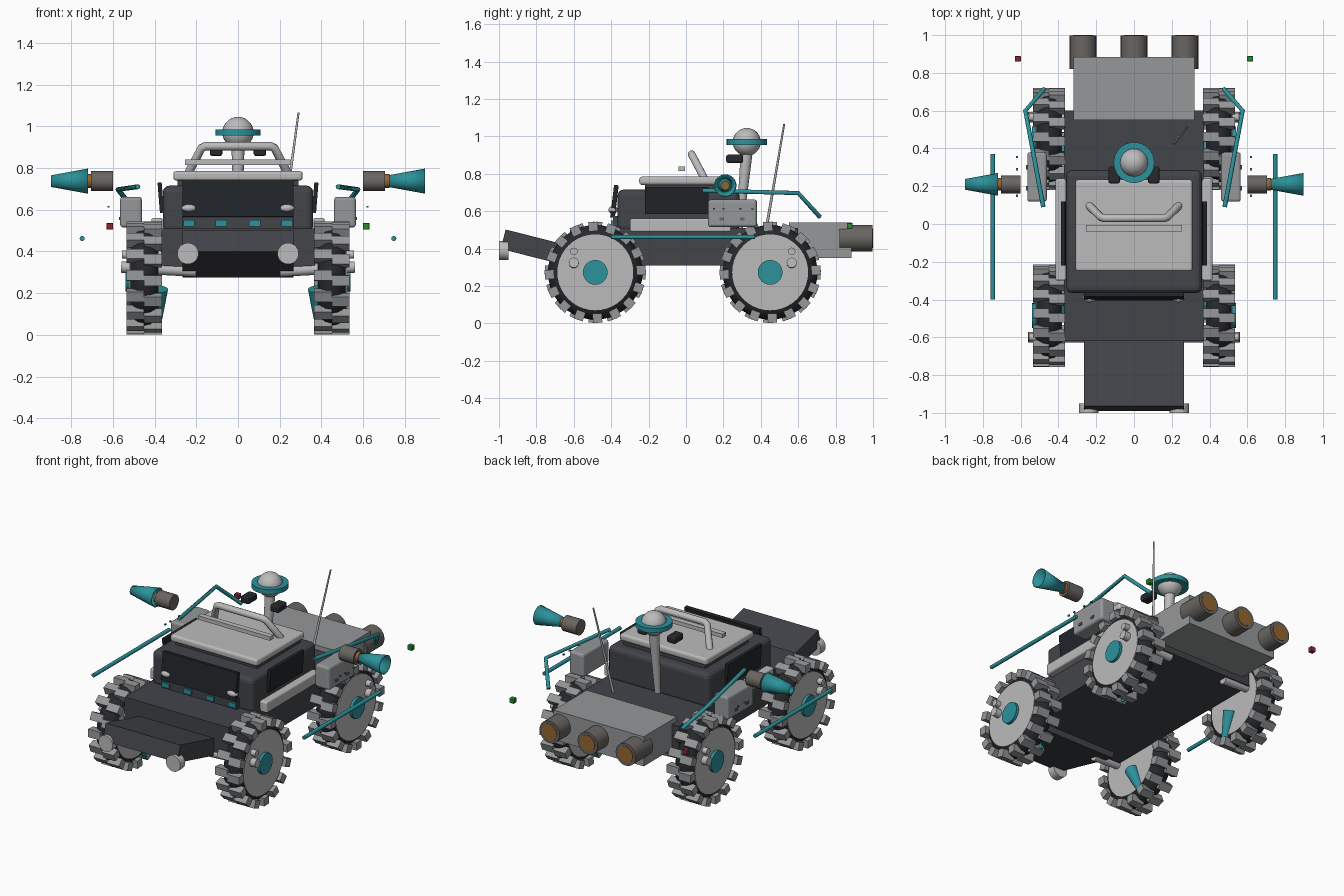
import bpy, math
from mathutils import Vector, Matrix

if "Cube" in bpy.data.objects:
    bpy.data.objects.remove(bpy.data.objects["Cube"])

def material(name, r, g, b):
    m = bpy.data.materials.new(name)
    m.diffuse_color = (r, g, b, 1)
    m.use_nodes = True
    m.node_tree.nodes["Principled BSDF"].inputs["Base Color"].default_value = m.diffuse_color
    return m

DARK = material("dark_paint", .055, .058, .068)
BLACK = material("rubber", .02, .021, .024)
GLASS = material("dark_glass", .015, .018, .022)
TEAL = material("teal", .025, .29, .33)
LIGHT = material("light_grey", .5, .5, .5)
GREY = material("mid_grey", .3, .31, .32)
METAL = material("gun_metal", .14, .13, .12)
ORANGE = material("copper", .3, .13, .03)
RED = material("red", .25, .02, .03)
GREEN = material("green", .02, .25, .03)

def finish(name, mat, bevel=0, smooth=False):
    o = bpy.context.object
    o.name = name
    o.data.materials.append(mat)
    if smooth:
        bpy.ops.object.shade_smooth_by_angle(angle=math.radians(40))
    if bevel:
        b = o.modifiers.new("bevel", 'BEVEL')
        b.width, b.segments = bevel, 3
    return o

def box(name, lo, hi, mat, bevel=0, rot=(0, 0, 0)):
    """Box between two corners, optionally turned about its centre."""
    lo, hi = Vector(lo), Vector(hi)
    bpy.ops.mesh.primitive_cube_add(size=1, location=(lo + hi) / 2, rotation=rot)
    bpy.context.object.scale = hi - lo
    bpy.ops.object.transform_apply(location=False, rotation=False, scale=True)
    return finish(name, mat, bevel)

def rod(name, a, b, r1, mat, r2=None, n=24, fill='NGON'):
    """Cylinder or cone from point a to point b."""
    a, b = Vector(a), Vector(b)
    bpy.ops.mesh.primitive_cone_add(vertices=n, radius1=r1, radius2=r1 if r2 is None else r2,
                                    depth=(b - a).length, location=(a + b) / 2, end_fill_type=fill,
                                    rotation=(b - a).to_track_quat('Z', 'Y').to_euler())
    return finish(name, mat, 0, True)

def ball(name, c, scale, mat):
    bpy.ops.mesh.primitive_uv_sphere_add(segments=24, ring_count=14, radius=1, location=c)
    bpy.context.object.scale = scale
    return finish(name, mat, 0, True)

def tube(name, pts, r, mat):
    """Round pipe along a polyline."""
    c = bpy.data.curves.new(name, 'CURVE')
    c.dimensions, c.bevel_depth, c.bevel_resolution, c.use_fill_caps = '3D', r, 3, True
    s = c.splines.new('POLY')
    s.points.add(len(pts) - 1)
    for p, q in zip(s.points, pts):
        p.co = (*q, 1)
    o = bpy.data.objects.new(name, c)
    c.materials.append(mat)
    bpy.context.collection.objects.link(o)

# Chassis, sloping nose and rear engine box
box("chassis", (-.37, -.62, .31), (.37, .6, .51), DARK)
box("nose", (-.265, -.985, .335), (.265, -.485, .442), DARK, 0, (-.25, 0, 0))
box("engine_box", (-.32, .55, .35), (.32, .885, .54), GREY)
for x in (-.27, 0, .27):
    rod("exhaust", (x, .82, .455), (x, .997, .455), .071, METAL)
    rod("exhaust_core", (x, .9, .455), (x, 1, .455), .052, ORANGE)

# Cabin with front grille, windows and roof
box("cabin", (-.36, -.365, .49), (.36, .285, .715), DARK, .03)
box("grille", (-.265, -.39, .5), (.265, -.33, .575), DARK)
box("windshield", (-.265, -.395, .565), (.265, -.37, .74), GLASS, 0, (-.12, 0, 0))
for x in (-.235, -.08, .08, .235):
    box("grille_light", (x - .027, -.4, .52), (x + .027, -.385, .55), TEAL)
box("roof_plate", (-.31, -.25, .74), (.31, .235, .785), LIGHT, .015)
box("roof_base", (-.29, -.22, .7), (.29, .22, .75), DARK)
tube("roof_handle", [(-.24, .1, .77), (-.225, .085, .8), (-.175, .035, .895), (-.155, .03, .905),
                     (.155, .03, .905), (.175, .035, .895), (.225, .085, .8), (.24, .1, .77)], .021, LIGHT)
box("roof_bar", (-.255, -.04, .815), (.255, -.005, .84), LIGHT)

# Sensor mast and antenna
rod("mast", (0, .285, .5), (0, .325, .92), .018, LIGHT, .032)
ball("sensor_dome", (0, .325, .97), (.075,) * 3, LIGHT)
rod("sensor_ring", (0, .325, .955), (0, .325, .985), .108, TEAL, n=32)
rod("antenna", (.215, .43, .51), (.29, .525, 1.065), .008, LIGHT, .005, n=10)

def wheel(s, y):
    """Tyre, hub, tread blocks and suspension for one corner."""
    z, x, d = .273, s * .45, (1 if y > 0 else -1)
    bpy.ops.mesh.primitive_torus_add(major_radius=.183, minor_radius=.07, major_segments=40,
                                     minor_segments=14, location=(x, y, z),
                                     rotation=(0, math.pi / 2, 0))
    finish("tyre", BLACK, 0, True)
    rod("hub", (s * .38, y, z), (s * .522, y, z), .203, LIGHT, n=40)
    rod("hub_cap", (s * .5, y, z), (s * .54, y, z), .066, TEAL)
    # Treads: angled halves forming a shallow chevron
    bpy.ops.mesh.primitive_cube_add(size=1)
    tread = finish("treads", GREY)
    src = tread.data
    base = [v.co.copy() for v in src.vertices]
    faces = [list(p.vertices) for p in src.polygons]
    verts, polys = [], []
    for i in range(16):
        for h in (-1, 1):
            shift = Matrix.Rotation((i + .12 * h) * math.tau / 16, 3, 'X')
            k = len(verts)
            for c in base:
                p = shift @ Vector((c.x * .085 + h * .0425, c.y * .05, c.z * .05 + .245))
                verts.append(p)
            polys += [[k + j for j in f] for f in faces]
    src.clear_geometry()
    src.from_pydata(verts, [], polys)
    tread.location = (x, y, z)
    # Suspension arms and damper
    ya = y + .115 * d
    rod("lower_arm", (s * .2, ya, .305), (s * .56, ya, .325), .027, LIGHT, n=16)
    rod("upper_arm", (s * .3, ya, .385), (s * .555, ya, .385), .02, LIGHT, n=16)
    rod("damper", (s * .375, y - .03 * d * (1 if d > 0 else .5), .22),
        (s * .39, y - .1 * d, .03), .04, TEAL, .018, n=16)

for s in (-1, 1):
    for y in (-.485, .45):
        wheel(s, y)
    # Lamps
    rod("headlight", (s * .24, -.95, .39), (s * .24, -1, .39), .051, LIGHT, n=28)
    ball("hood_lamp", (s * .235, -.39, .607), (.036, .025, .02), LIGHT)
    # Cabin sides
    box("side_window", (s * .37 - .01, -.22, .585), (s * .37 + .01, .12, .73), GLASS, 0, (0, s * .08, 0))
    box("side_rail", (s * .388 - .027, -.3, .49), (s * .388 + .027, .24, .56), LIGHT, .01)
    # Side pods with small indicators
    box("side_pod", (s * .513 - .052, .118, .515), (s * .513 + .052, .38, .662), GREY, .015)
    for y in (.15, .2, .29, .355):
        box("indicator", (s * .62 - .005, y - .006, .61), (s * .62 + .005, y + .006, .618), TEAL)
    for y in (.19, .3):
        box("pod_latch", (s * .567 - .004, y - .012, .55), (s * .567 + .004, y + .012, .565), METAL)
    # Coolant pipes and side bars
    tube("coolant_pipe", [(s * .48, .09, .71), (s * .575, .6, .697), (s * .475, .715, .57)], .012, TEAL)
    rod("side_bar", (s * .747, -.4, .462), (s * .747, .37, .462), .012, TEAL, n=12)
    # Thrusters: both nozzles flare toward +x
    rod("thruster_body", (s * .6, .21, .737), (s * .705, .21, .737), .048, METAL)
    rod("thruster_ring", (s * .7, .21, .737), (s * .725, .21, .737), .033, ORANGE)
    x0 = s * .808
    nozzle = rod("nozzle", (x0 - .088, .21, .737), (x0 + .088, .21, .737), .028, TEAL, .06, fill='NOTHING')
    nozzle.modifiers.new("wall", 'SOLIDIFY').thickness = .006
    # Mast cameras and tail markers
    box("mast_camera", (s * .105 - .03, .215, .858), (s * .105 + .03, .305, .902), BLACK, .01)
    box("tail_marker", (s * .615 - .016, .86, .505), (s * .615 + .016, .89, .537),
        GREEN if s > 0 else RED, .004)
